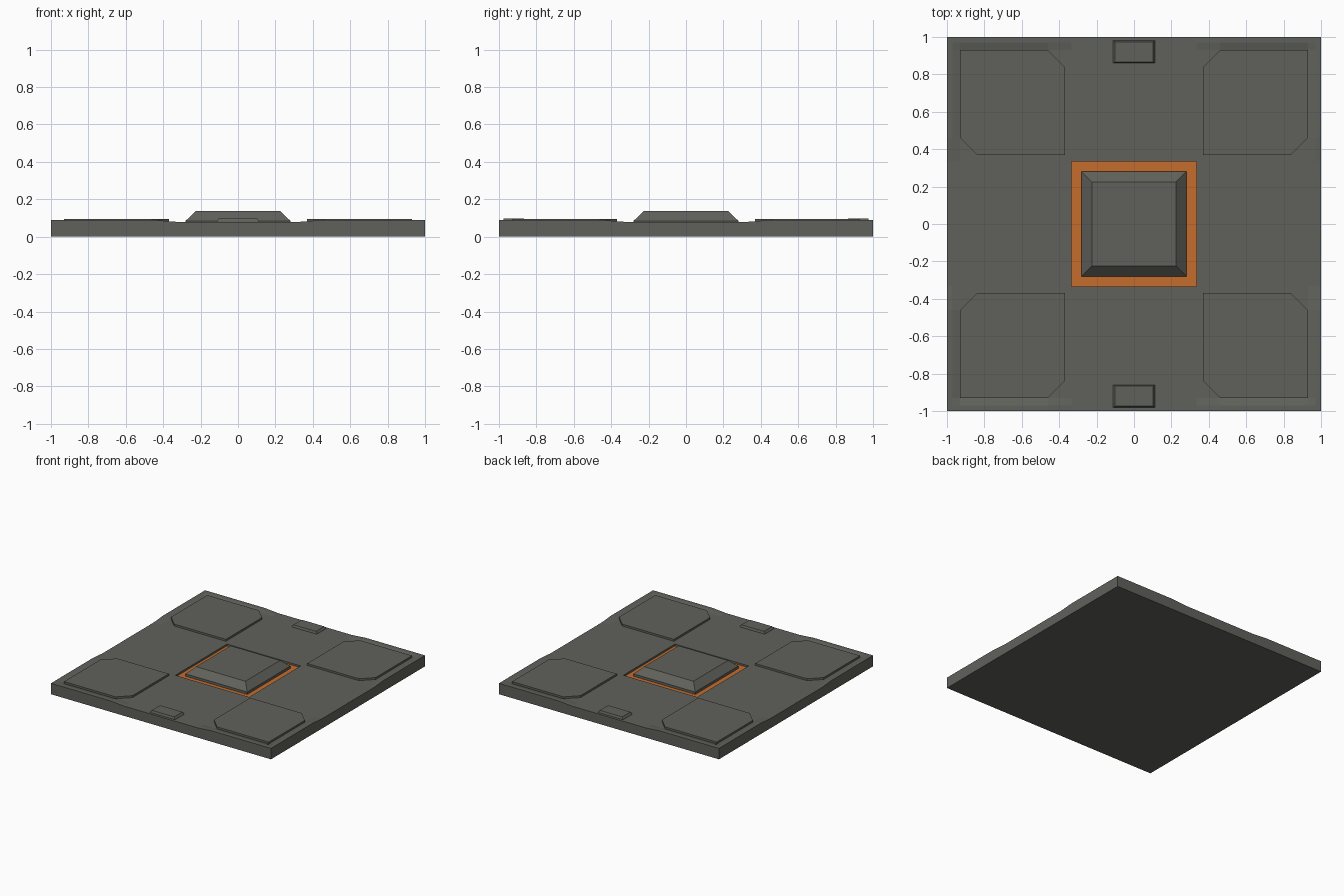
import bpy, bmesh

if "Cube" in bpy.data.objects:
    bpy.data.objects.remove(bpy.data.objects["Cube"])

def material(name, rgb):
    m = bpy.data.materials.new(name)
    m.diffuse_color = (*rgb, 1)
    m.use_nodes = True
    m.node_tree.nodes["Principled BSDF"].inputs["Base Color"].default_value = m.diffuse_color
    return m

grey = material("warm dark grey", (0.118, 0.121, 0.105))
orange = material("orange", (0.56, 0.15, 0.026))

def finish(name, bm, mat):
    bmesh.ops.remove_doubles(bm, verts=bm.verts, dist=1e-5)
    bmesh.ops.recalc_face_normals(bm, faces=bm.faces)
    me = bpy.data.meshes.new(name)
    bm.to_mesh(me)
    bm.free()
    me.materials.append(mat)
    ob = bpy.data.objects.new(name, me)
    bpy.context.collection.objects.link(ob)
    return ob

def loft(name, rings, mat):
    """Closed solid through rings of matching points."""
    bm = bmesh.new()
    loops = [[bm.verts.new(p) for p in r] for r in rings]
    for a, b in zip(loops, loops[1:]):
        for i in range(len(a)):
            j = (i + 1) % len(a)
            bm.faces.new((a[i], a[j], b[j], b[i]))
    bm.faces.new(loops[0][::-1])
    bm.faces.new(loops[-1])
    return finish(name, bm, mat)

def rect(x0, x1, y0, y1, z):
    return [(x0, y0, z), (x1, y0, z), (x1, y1, z), (x0, y1, z)]

FLOOR, LOW, HIGH = 0.065, 0.08, 0.09

# Base tile: raised rim at the four corners, shallow cross channel, centre recess
half = [0.335, 0.46, 0.93, 0.97, 1.0]
cs = [-c for c in half[::-1]] + half

def top_z(x, y):
    a, b = sorted((abs(x), abs(y)))
    return HIGH if b > 0.96 and a > 0.45 else LOW

bm = bmesh.new()
grid = {(x, y): bm.verts.new((x, y, top_z(x, y))) for x in cs for y in cs}
for x0, x1 in zip(cs, cs[1:]):
    for y0, y1 in zip(cs, cs[1:]):
        if x1 - x0 > 0.6 and y1 - y0 > 0.6:
            continue  # recess opening
        bm.faces.new([grid[p] for p in ((x0, y0), (x1, y0), (x1, y1), (x0, y1))])
for rim, depth in ((1.0, 0.0), (0.335, FLOOR)):
    edges = [e for e in bm.edges if e.is_boundary and
             all(abs(max(abs(v.co.x), abs(v.co.y)) - rim) < 1e-4 for v in e.verts)]
    new = bmesh.ops.extrude_edge_only(bm, edges=edges)["geom"]
    for v in new:
        if isinstance(v, bmesh.types.BMVert):
            v.co.z = depth
    bmesh.ops.contextual_create(bm, geom=[e for e in new if isinstance(e, bmesh.types.BMEdge)])
base = finish("base_tile", bm, grey)
# Orange recess floor
base.data.materials.append(orange)
for f in base.data.polygons:
    if abs(f.center.z - FLOOR) < 1e-4 and abs(f.normal.z) > 0.9:
        f.material_index = 1

# Centre pedestal with sloped sides
loft("centre_pedestal", [rect(-s, s, -s, s, z) for s, z in
                         ((0.28, FLOOR), (0.28, 0.085), (0.225, 0.138))], grey)

# Corner panels with two clipped corners, mirrored to each quadrant
outline = [(0.37, 0.37), (0.84, 0.37), (0.93, 0.46), (0.93, 0.93), (0.46, 0.93), (0.37, 0.84)]
for sx in (-1, 1):
    for sy in (-1, 1):
        loft("corner_panel", [[(sx * x, sy * y, z) for x, y in outline]
                              for z in (0.07, 0.096)], grey)

# Small edge pads at front and back
for sy in (-1, 1):
    yc = 0.92 * sy
    loft("edge_pad", [rect(-w, w, yc - d, yc + d, z) for w, d, z in
                      ((0.113, 0.06, 0.07), (0.113, 0.06, 0.082), (0.102, 0.054, 0.098))], grey)
